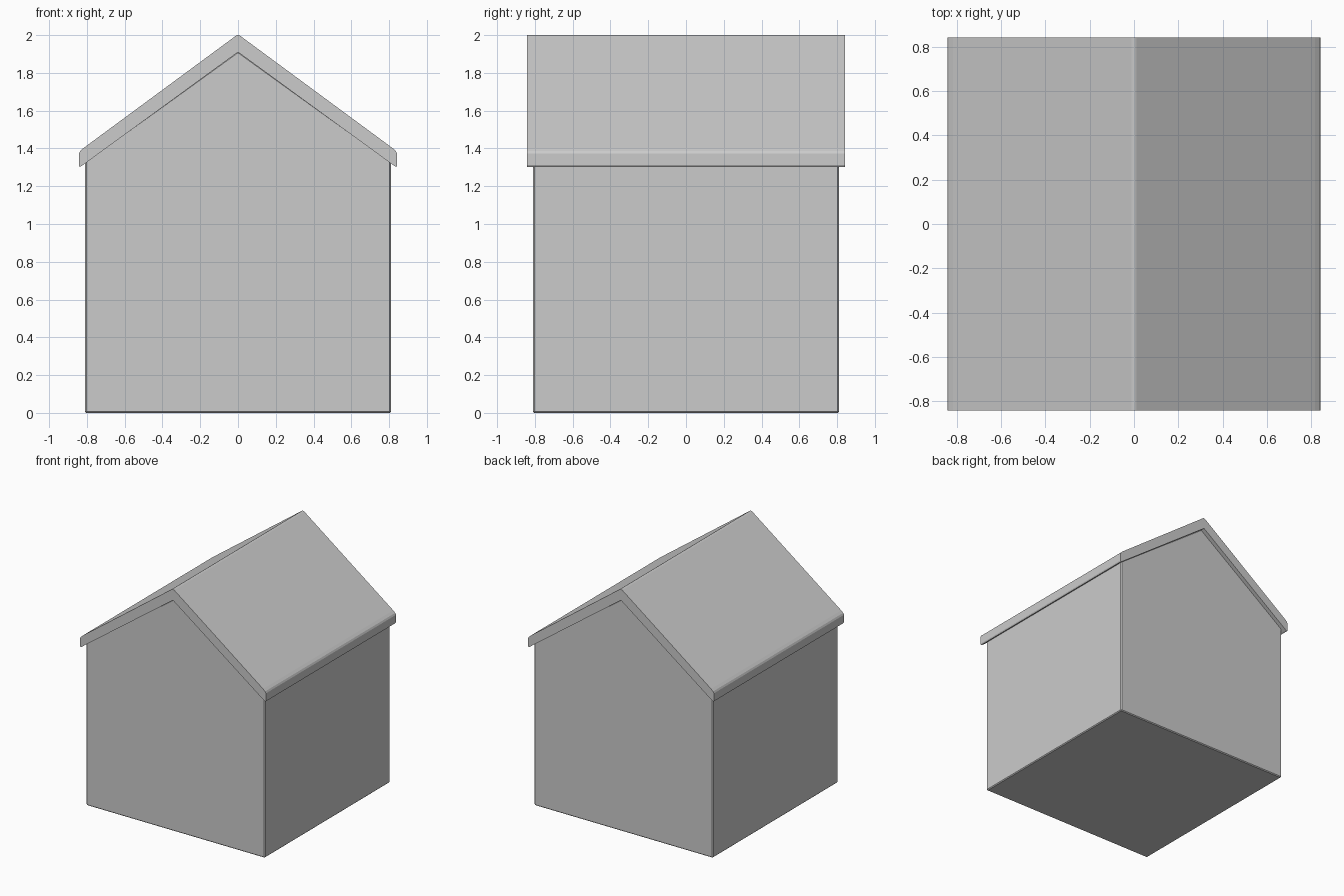
import bpy, bmesh

if "Cube" in bpy.data.objects:
    bpy.data.objects.remove(bpy.data.objects["Cube"])


def prism(name, half_profile, half_depth, bevel=0.0):
    """Extrude a left-right symmetric (x, z) outline along y."""
    mirrored = [(-x, z) for x, z in reversed(half_profile) if x > 1e-6]
    bm = bmesh.new()
    verts = [bm.verts.new((x, -half_depth, z)) for x, z in half_profile + mirrored]
    face = bm.faces.new(verts)
    ext = bmesh.ops.extrude_face_region(bm, geom=[face])
    moved = [g for g in ext["geom"] if isinstance(g, bmesh.types.BMVert)]
    bmesh.ops.translate(bm, verts=moved, vec=(0, 2 * half_depth, 0))
    bmesh.ops.recalc_face_normals(bm, faces=bm.faces)
    mesh = bpy.data.meshes.new(name)
    bm.to_mesh(mesh)
    bm.free()
    obj = bpy.data.objects.new(name, mesh)
    bpy.context.collection.objects.link(obj)
    if bevel:
        mod = obj.modifiers.new("soft_edges", 'BEVEL')
        mod.width = bevel
        mod.segments = 1
    return obj


# House body with gable ends, tucked just under the roof
prism("house_body", [(0.81, 0.0), (0.81, 1.33), (0.0, 1.915)], 0.81, 0.007)

# Roof: chevron slab with a narrow flat ridge and chamfered eaves.
# The underside apex closes the outline between the two mirrored halves.
right_roof = [(0.0, 1.91), (0.828, 1.307), (0.838, 1.303), (0.843, 1.312),
              (0.843, 1.372), (0.836, 1.386), (0.818, 1.402), (0.012, 1.996), (0.004, 2.0)]
prism("roof", right_roof, 0.843)
